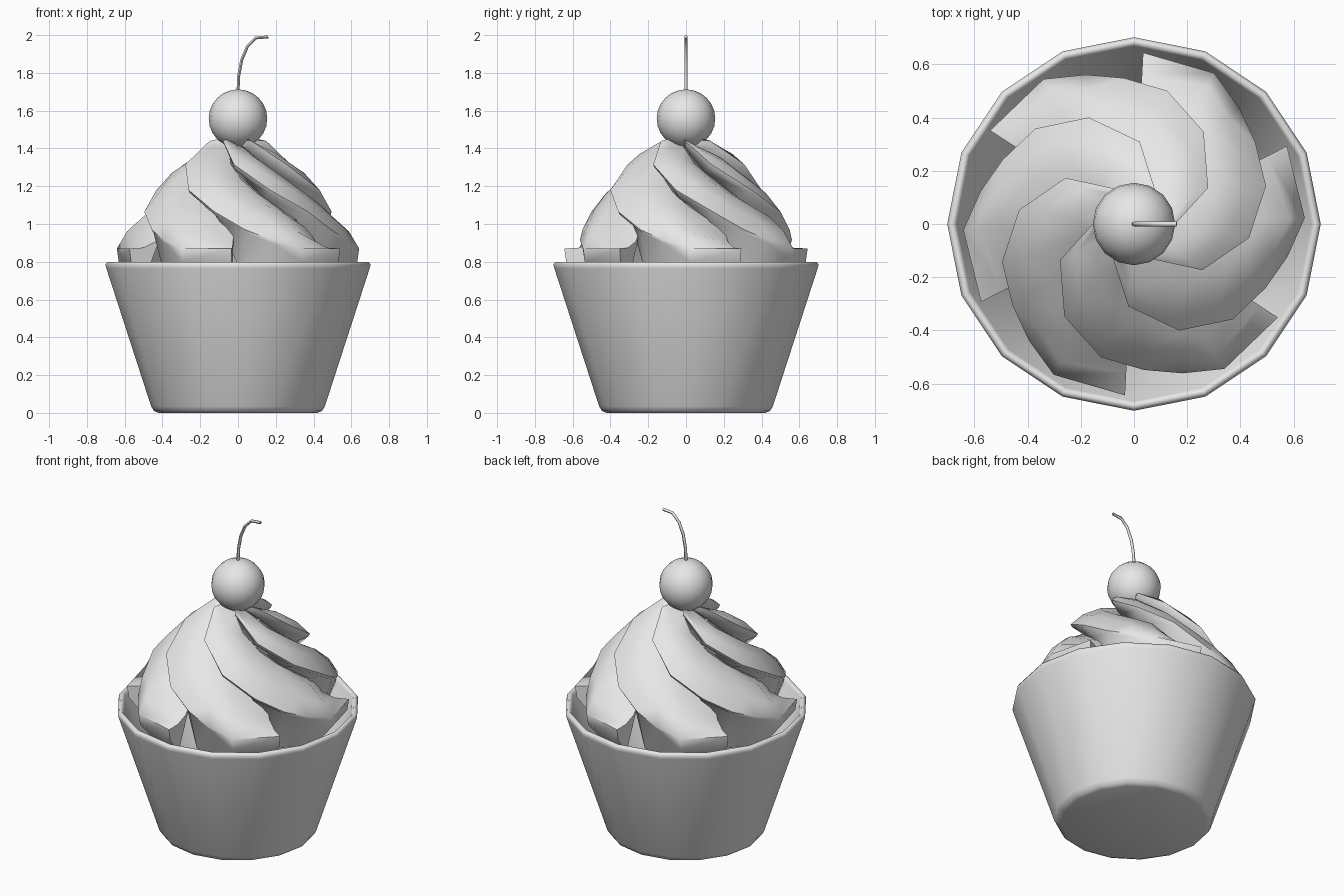
import bpy
import bmesh
from math import radians, sin, cos, pi

cube = bpy.data.objects.get("Cube")
if cube:
    bpy.data.objects.remove(cube, do_unlink=True)

grey = bpy.data.materials.new("plain_grey")
grey.use_nodes = True
GREY = (0.8, 0.8, 0.8, 1)
grey.diffuse_color = GREY
grey.node_tree.nodes["Principled BSDF"].inputs["Base Color"].default_value = GREY


def finish(obj, angle):
    """Give an object its material and smooth shading with sharp creases."""
    obj.data.materials.append(grey)
    bpy.ops.object.select_all(action='DESELECT')
    obj.select_set(True)
    bpy.context.view_layer.objects.active = obj
    bpy.ops.object.shade_smooth_by_angle(angle=radians(angle))


def add_mesh(name, bm, angle):
    bmesh.ops.recalc_face_normals(bm, faces=bm.faces)
    mesh = bpy.data.meshes.new(name)
    bm.to_mesh(mesh)
    bm.free()
    obj = bpy.data.objects.new(name, mesh)
    bpy.context.collection.objects.link(obj)
    finish(obj, angle)


def polar(r, a, z):
    return (r * cos(a), r * sin(a), z)


def skin(bm, loops):
    """Bridge closed loops of points and cap both ends."""
    rings = [[bm.verts.new(p) for p in loop] for loop in loops]
    for a, b in zip(rings, rings[1:]):
        n = len(a)
        for i in range(n):
            bm.faces.new((a[i], a[(i + 1) % n], b[(i + 1) % n], b[i]))
    bm.faces.new(rings[0])
    bm.faces.new(rings[-1])


# Cup: sixteen-sided lathe with a rounded foot and a thin rolled rim
cup_profile = [(0.42, 0), (0.445, 0.01), (0.46, 0.035), (0.697, 0.765),
               (0.702, 0.785), (0.692, 0.8), (0.677, 0.8), (0.667, 0.785),
               (0.43, 0.06)]
SIDES = 16
bm = bmesh.new()
skin(bm, [[polar(r, 2 * pi * i / SIDES, z) for i in range(SIDES)]
          for r, z in cup_profile])
add_mesh("cup", bm, 60)

# Frosting: six arms spiralling down; each lip is (turn in degrees, radius, height)
lip = [(30, 0.03, 1.46), (58, 0.15, 1.44), (86, 0.31, 1.315), (113, 0.435, 1.18),
       (136, 0.516, 1.065), (154, 0.55, 0.97), (168, 0.59, 0.915),
       (182, 0.642, 0.87), (207, 0.645, 0.87)]
ARMS = 6


def lip_at(turn):
    """Radius and height of the lip at any turn."""
    if turn <= lip[0][0]:
        return lip[0][1:]
    for (t0, r0, z0), (t1, r1, z1) in zip(lip, lip[1:]):
        if turn <= t1:
            f = (turn - t0) / (t1 - t0)
            return r0 + f * (r1 - r0), z0 + f * (z1 - z0)
    return lip[-1][1:]


def undercut(r, z):
    """Point tucked in beneath a lip."""
    return r - min(0.09, 0.4 * r), z - 0.04


def arm_section(turn, r, z):
    """Foot, lip, rounded back and an edge tucked under the arm above."""
    ru, zu = undercut(*lip_at(turn - 360 / ARMS))
    # the lowest part of each arm drops as a wall into the cup
    foot = (r - 0.09, 0.7) if turn > 150 else undercut(r, z)
    side = (r - 0.01, z - (0.07 if turn > 175 else 0.015))
    points = [foot, side, (r, z)]
    height = -0.03 if turn > 200 else 0.03 * min(1, r / 0.3)
    for f in (0.3, 0.65):
        bulge = height * sin(pi * f)
        points.append((r + f * (ru - r) + bulge, z + f * (zu - z) + bulge))
    return points + [(ru, zu)]


for k in range(ARMS):
    bm = bmesh.new()
    skin(bm, [[polar(pr, radians(t + k * 360 / ARMS), pz)
               for pr, pz in arm_section(t, r, z)] for t, r, z in lip])
    add_mesh(f"frosting_arm_{k + 1}", bm, 60)

# Cherry
bpy.ops.mesh.primitive_uv_sphere_add(segments=16, ring_count=12, radius=0.155,
                                     location=(0, 0, 1.558))
cherry = bpy.context.object
cherry.name = "cherry"
finish(cherry, 60)

# Stem: thin bent tube
curve = bpy.data.curves.new("stem", 'CURVE')
curve.dimensions = '3D'
curve.bevel_depth = 0.009
curve.bevel_resolution = 1
curve.use_fill_caps = True
path = [(0, 1.69), (0.003, 1.78), (0.02, 1.87), (0.05, 1.94),
        (0.095, 1.985), (0.16, 1.991)]
spline = curve.splines.new('POLY')
spline.points.add(len(path) - 1)
for point, (x, z) in zip(spline.points, path):
    point.co = (x, 0, z, 1)
stem = bpy.data.objects.new("cherry_stem", curve)
bpy.context.collection.objects.link(stem)
bpy.ops.object.select_all(action='DESELECT')
stem.select_set(True)
bpy.context.view_layer.objects.active = stem
bpy.ops.object.convert(target='MESH')
finish(bpy.context.object, 60)
